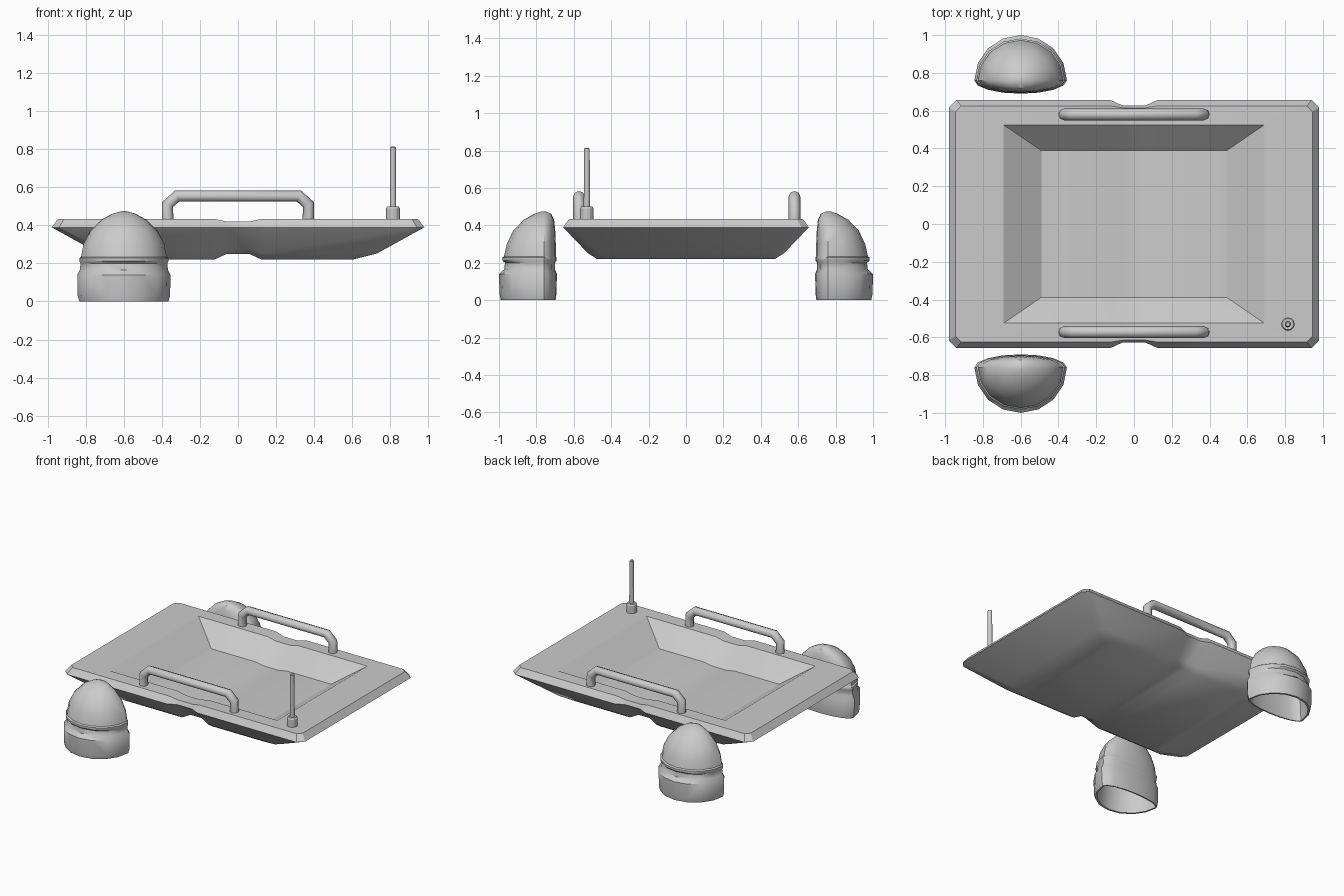
import bpy, bmesh
from math import cos, sin, pi

if "Cube" in bpy.data.objects:
    bpy.data.objects.remove(bpy.data.objects["Cube"])


def finish(bm, name, angle=0.5):
    """Turn a bmesh into a smooth-by-angle object."""
    bmesh.ops.remove_doubles(bm, verts=bm.verts, dist=0.0008)
    bmesh.ops.recalc_face_normals(bm, faces=bm.faces)
    me = bpy.data.meshes.new(name)
    bm.to_mesh(me)
    bm.free()
    ob = bpy.data.objects.new(name, me)
    bpy.context.collection.objects.link(ob)
    bpy.ops.object.select_all(action='DESELECT')
    ob.select_set(True)
    bpy.context.view_layer.objects.active = ob
    bpy.ops.object.shade_smooth_by_angle(angle=angle)
    return ob


def bridge(bm, rings):
    n = len(rings[0])
    for a, b in zip(rings, rings[1:]):
        for i in range(n):
            j = (i + 1) % n
            bm.faces.new((a[i], a[j], b[j], b[i]))


# tray: stacked chamfered rectangles, pinched into a groove at the middle
def tray_ring(bm, hx, hy, z, c, dy, dz):
    front = []
    for x in (-hx + c, -0.125, -0.06, 0.06, 0.125, hx - c):
        g = abs(x) < 0.1
        front.append((x, -hy + (dy if g else 0), z + (dz if g else 0)))
    half = front + [(hx, -hy + c, z)]
    left = (-hx, -hy + c, z)
    pts = half + [(hx, hy - c, z)]
    pts += [(x, -y, zz) for x, y, zz in reversed(front)]
    pts += [(-hx, hy - c, z), left]
    return [bm.verts.new(p) for p in pts]


def tray_cap(bm, r):
    for i in range(5):
        bm.faces.new((r[i], r[i + 1], r[12 - i], r[13 - i]))
    bm.faces.new((r[5], r[6], r[7], r[8]))
    bm.faces.new((r[13], r[14], r[15], r[0]))


bm = bmesh.new()
rings = [tray_ring(bm, *p) for p in (
    (0.60, 0.475, 0.22, 0.05, 0.02, 0.03),
    (0.73, 0.525, 0.252, 0.06, 0.025, 0.02),
    (0.98, 0.657, 0.39, 0.04, 0.03, 0.0),
    (0.945, 0.625, 0.435, 0.03, 0.01, -0.015),
    (0.69, 0.525, 0.435, 0.0001, 0.0, -0.015),
    (0.49, 0.388, 0.30, 0.0001, 0.0, -0.012))]
bridge(bm, rings)
tray_cap(bm, rings[0])
tray_cap(bm, rings[-1])
finish(bm, "tray")


# side pods: D-shaped outline lofted up a ridged dome, hollow underneath
def pod(name, side):
    # z, half width, outer depth, inner depth (from y = 0.76)
    prof = [
        (0.42, 0.09, 0.08, 0.03), (0.33, 0.17, 0.15, 0.045),
        (0.22, 0.212, 0.20, 0.055), (0.0, 0.222, 0.215, 0.053),
        (0.0, 0.234, 0.23, 0.063), (0.03, 0.243, 0.237, 0.067),
        (0.14, 0.245, 0.24, 0.07), (0.165, 0.232, 0.212, 0.06),
        (0.20, 0.228, 0.208, 0.06), (0.212, 0.234, 0.222, 0.067),
        (0.228, 0.234, 0.222, 0.067), (0.235, 0.225, 0.213, 0.065),
        (0.30, 0.213, 0.198, 0.064), (0.37, 0.178, 0.165, 0.061),
        (0.43, 0.118, 0.108, 0.055), (0.462, 0.06, 0.05, 0.04),
        (0.475, 0.012, 0.012, 0.01)]
    bm = bmesh.new()
    loops = []
    for z, w, out, inn in prof:
        loop = []
        for k in range(16):
            t = 2 * pi * k / 16
            s = sin(t)
            y = 0.76 + s * (out if s > 0 else inn)
            loop.append(bm.verts.new((-0.6 + w * cos(t), side * y, z)))
        loops.append(loop)
    bridge(bm, loops)
    bm.faces.new(loops[0])
    bm.faces.new(loops[-1])
    finish(bm, name, 0.65)


pod("front_pod", -1)
pod("back_pod", 1)


# carrying handles: bent round bars
def handle(name, y):
    path = [(-0.37, 0.42), (-0.37, 0.51), (-0.32, 0.555),
            (0.32, 0.555), (0.37, 0.51), (0.37, 0.42)]
    cu = bpy.data.curves.new(name, 'CURVE')
    cu.dimensions = '3D'
    cu.bevel_depth = 0.031
    cu.bevel_resolution = 2
    cu.use_fill_caps = True
    sp = cu.splines.new('POLY')
    sp.points.add(len(path) - 1)
    for p, (x, z) in zip(sp.points, path):
        p.co = (x, y, z, 1)
    ob = bpy.data.objects.new(name, cu)
    bpy.context.collection.objects.link(ob)


handle("front_handle", -0.572)
handle("back_handle", 0.58)

# antenna: collar and rod turned from one profile
bm = bmesh.new()
loops = [[bm.verts.new((0.815 + r * cos(2 * pi * k / 12),
                        -0.53 + r * sin(2 * pi * k / 12), z)) for k in range(12)]
         for r, z in ((0.036, 0.42), (0.036, 0.49), (0.03, 0.50), (0.017, 0.50),
                      (0.015, 0.81), (0.010, 0.815))]
bridge(bm, loops)
bm.faces.new(loops[0])
bm.faces.new(loops[-1])
finish(bm, "antenna")
